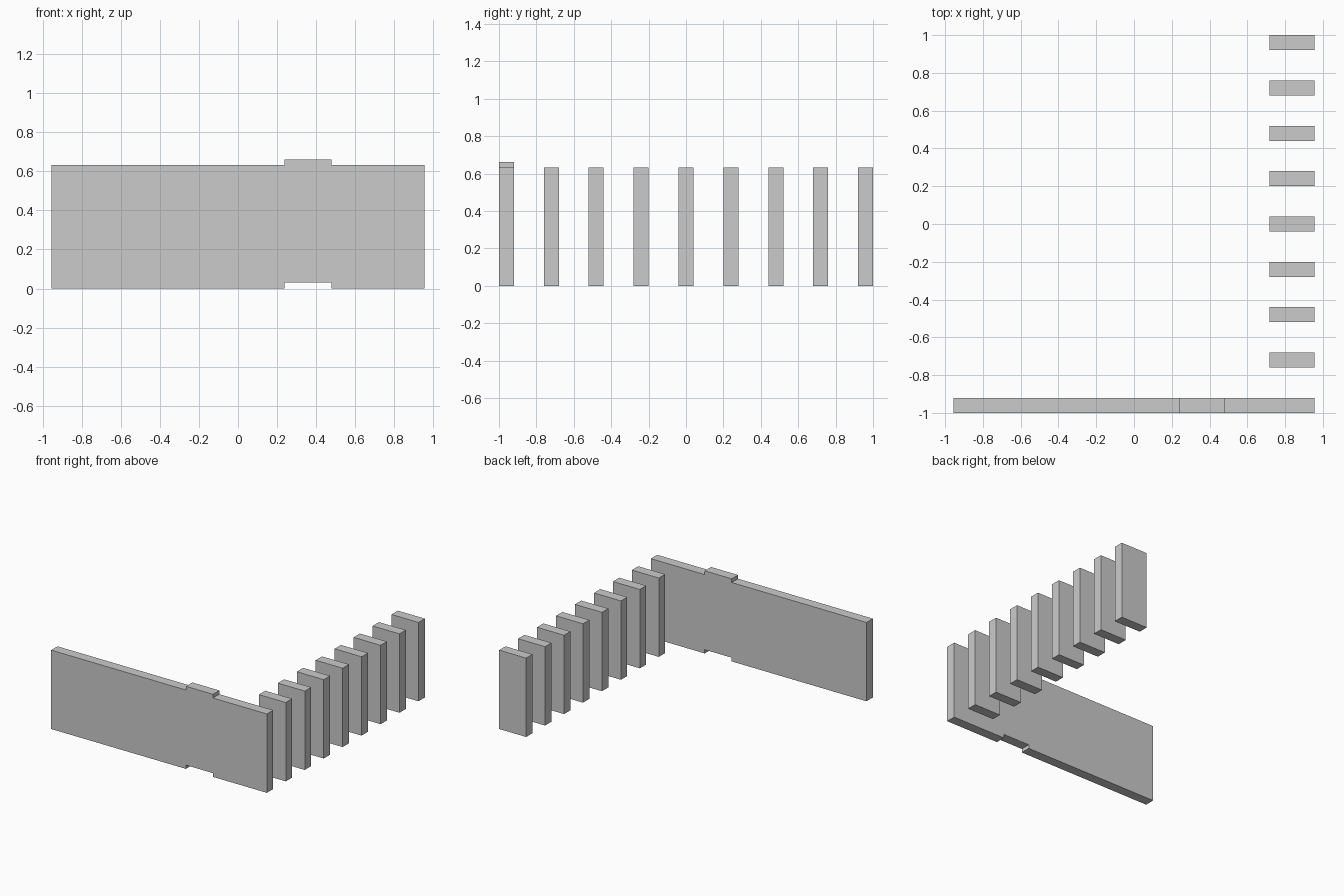
import bpy, bmesh

if "Cube" in bpy.data.objects:
    bpy.data.objects.remove(bpy.data.objects["Cube"])

T = 0.08      # slab thickness
W = 0.239     # slab width
H = 0.632     # slab height
STEP = 0.24   # spacing along y
LIFT = 0.03   # offset of the raised section
X1 = 4 * W    # right end


def extrude_profile(name, pts, y0):
    """Extrude an xz outline along +y by the slab thickness."""
    bm = bmesh.new()
    face = bm.faces.new([bm.verts.new((x, y0, z)) for x, z in pts])
    ext = bmesh.ops.extrude_face_region(bm, geom=[face])
    moved = [v for v in ext["geom"] if isinstance(v, bmesh.types.BMVert)]
    bmesh.ops.translate(bm, verts=moved, vec=(0, T, 0))
    bmesh.ops.recalc_face_normals(bm, faces=bm.faces)
    mesh = bpy.data.meshes.new(name)
    bm.to_mesh(mesh)
    bm.free()
    obj = bpy.data.objects.new(name, mesh)
    bpy.context.collection.objects.link(obj)
    return obj


# Front wall with one section shifted upward
a, b = W, 2 * W
bottom = [(-X1, 0), (a, 0), (a, LIFT), (b, LIFT), (b, 0), (X1, 0)]
top = [(x, z + H) for x, z in reversed(bottom)]
extrude_profile("front_wall", bottom + top, -1)

# Row of upright slabs running back along the right side
slab = [(X1 - W, 0), (X1, 0), (X1, H), (X1 - W, H)]
for i in range(1, 9):
    extrude_profile(f"side_slab_{i}", slab, -1 + i * STEP)
